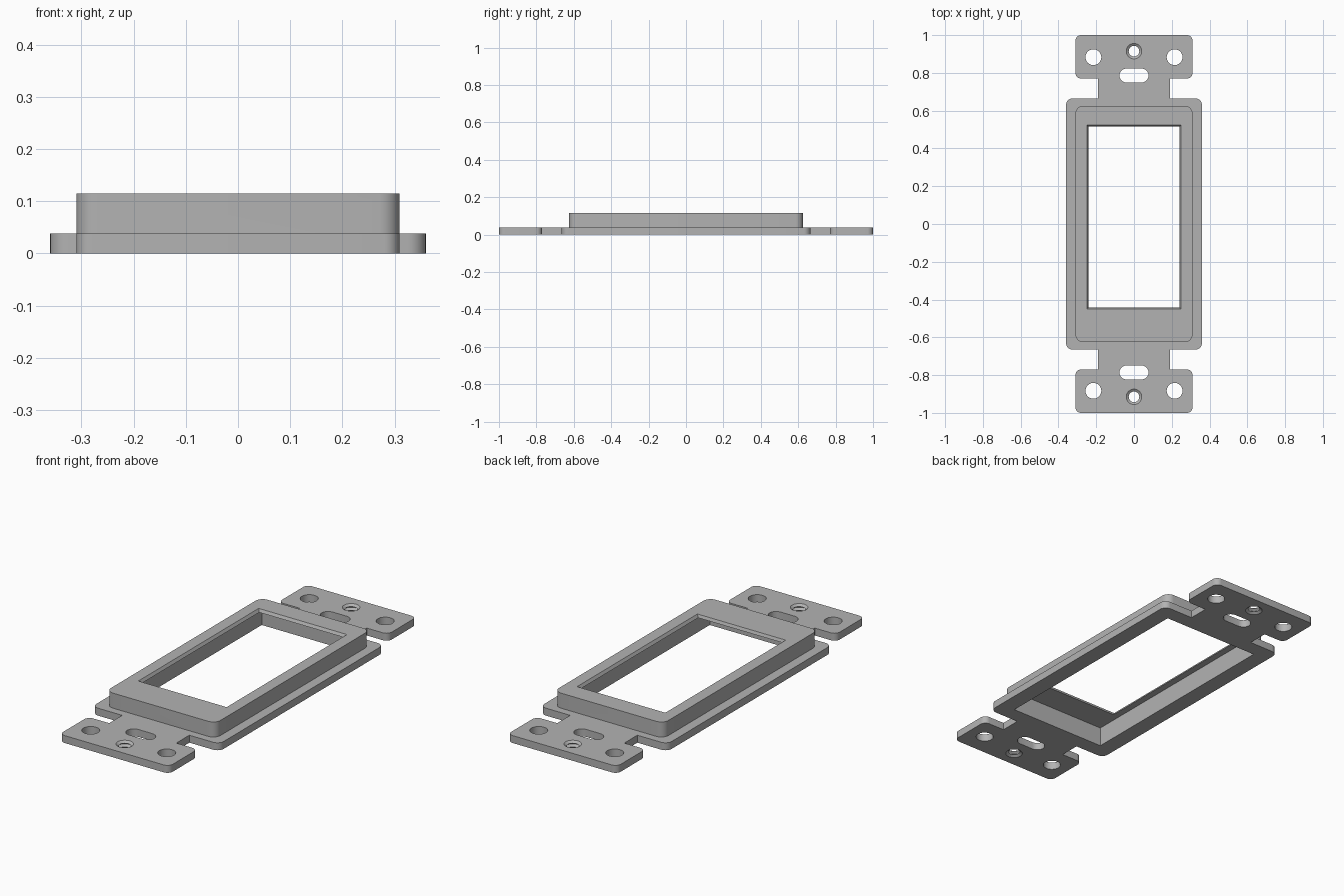
import bpy
import bmesh
from math import cos, sin, pi, radians
from mathutils import Vector

cube = bpy.data.objects.get("Cube")
if cube:
    bpy.data.objects.remove(cube, do_unlink=True)

PLATE, TOP, SHELF = 0.038, 0.115, 0.1


def circle(cx, cy, r, n=32):
    return [(cx + r * cos(2 * pi * i / n), cy + r * sin(2 * pi * i / n)) for i in range(n)]


def slot(cy, half, r, n=12):
    pts = []
    for side, start in ((1, -pi / 2), (-1, pi / 2)):
        for i in range(n + 1):
            a = start + pi * i / n
            pts.append((side * (half - r) + r * cos(a), cy + r * sin(a)))
    return pts


def rounded(corners, steps=8):
    """Outline from (x, y, radius) corners that meet at right angles."""
    pts = []
    for i, (x, y, r) in enumerate(corners):
        p = Vector((x, y))
        if r == 0:
            pts.append((x, y))
            continue
        before = (Vector(corners[i - 1][:2]) - p).normalized()
        after = (Vector(corners[(i + 1) % len(corners)][:2]) - p).normalized()
        centre = p + (before + after) * r
        for k in range(steps + 1):
            a = pi / 2 * k / steps
            pts.append(tuple(centre - after * r * cos(a) - before * r * sin(a)))
    return pts


def rect(x, y0, y1, r=0):
    return rounded([(-x, y0, r), (x, y0, r), (x, y1, r), (-x, y1, r)])


def loft(name, rings):
    """Closed solid through a stack of (outline, height) rings."""
    bm = bmesh.new()
    loops = [[bm.verts.new((x, y, z)) for x, y in pts] for pts, z in rings]
    for low, high in zip(loops, loops[1:]):
        for i in range(len(low)):
            j = (i + 1) % len(low)
            bm.faces.new((low[i], low[j], high[j], high[i]))
    bm.faces.new(loops[0][::-1])
    bm.faces.new(loops[-1])
    bmesh.ops.recalc_face_normals(bm, faces=bm.faces)
    mesh = bpy.data.meshes.new(name)
    bm.to_mesh(mesh)
    bm.free()
    obj = bpy.data.objects.new(name, mesh)
    bpy.context.collection.objects.link(obj)
    return obj


def combine(target, tool, operation):
    mod = target.modifiers.new(tool.name, "BOOLEAN")
    mod.operation, mod.solver, mod.object = operation, "EXACT", tool
    bpy.context.view_layer.objects.active = target
    bpy.ops.object.modifier_apply(modifier=mod.name)
    bpy.data.objects.remove(tool, do_unlink=True)


# Flat strap: wide body, two necks and two end tabs
quarter = [(0.36, 0.665, 0.035), (0.19, 0.665, 0), (0.19, 0.77, 0),
           (0.31, 0.77, 0.03), (0.31, 1.0, 0.03)]
right_side = [(x, -y, r) for x, y, r in quarter[::-1]] + quarter
outline = right_side + [(-x, y, r) for x, y, r in right_side[::-1]]
pts = rounded(outline)
frame = loft("mounting_frame", [(pts, 0), (pts, PLATE)])

# Raised bezel on the body
pts = rect(0.31, -0.625, 0.625, 0.04)
combine(frame, loft("raised_bezel", [(pts, PLATE / 2), (pts, TOP)]), "UNION")

# Hollow underside, leaving a thin lip around the window
pts = rect(0.275, -0.585, 0.585)
combine(frame, loft("cavity_cutter", [(pts, -0.1), (pts, SHELF)]), "DIFFERENCE")

# Window with slightly tapered edges
inner, outer = rect(0.241, -0.443, 0.516), rect(0.25, -0.449, 0.524)
combine(frame, loft("window_cutter", [(inner, 0.05), (inner, SHELF),
                                      (outer, TOP), (outer, 0.2)]), "DIFFERENCE")

# Holes in both tabs
for end in (-1, 1):
    for side in (-1, 1):
        pts = circle(side * 0.215, end * 0.883, 0.042)
        combine(frame, loft("hole_cutter", [(pts, -0.1), (pts, 0.1)]), "DIFFERENCE")
    pts = slot(end * 0.786, 0.077, 0.037)
    combine(frame, loft("slot_cutter", [(pts, -0.1), (pts, 0.1)]), "DIFFERENCE")
    # Threaded screw hole with ridges
    wide, narrow = circle(0, end * 0.915, 0.041), circle(0, end * 0.915, 0.028)
    rings = [(wide, -0.05)]
    rings += [(narrow if i % 2 else wide, PLATE * i / 4) for i in range(5)]
    rings.append((wide, 0.1))
    combine(frame, loft("thread_cutter", rings), "DIFFERENCE")

# Plain grey finish
grey = bpy.data.materials.new("light_grey")
grey.use_nodes = True
colour = (0.45, 0.45, 0.45, 1)
grey.diffuse_color = colour
grey.node_tree.nodes["Principled BSDF"].inputs["Base Color"].default_value = colour
frame.data.materials.clear()
frame.data.materials.append(grey)

bpy.ops.object.select_all(action="DESELECT")
frame.select_set(True)
bpy.context.view_layer.objects.active = frame
bpy.ops.object.shade_smooth_by_angle(angle=radians(30))
